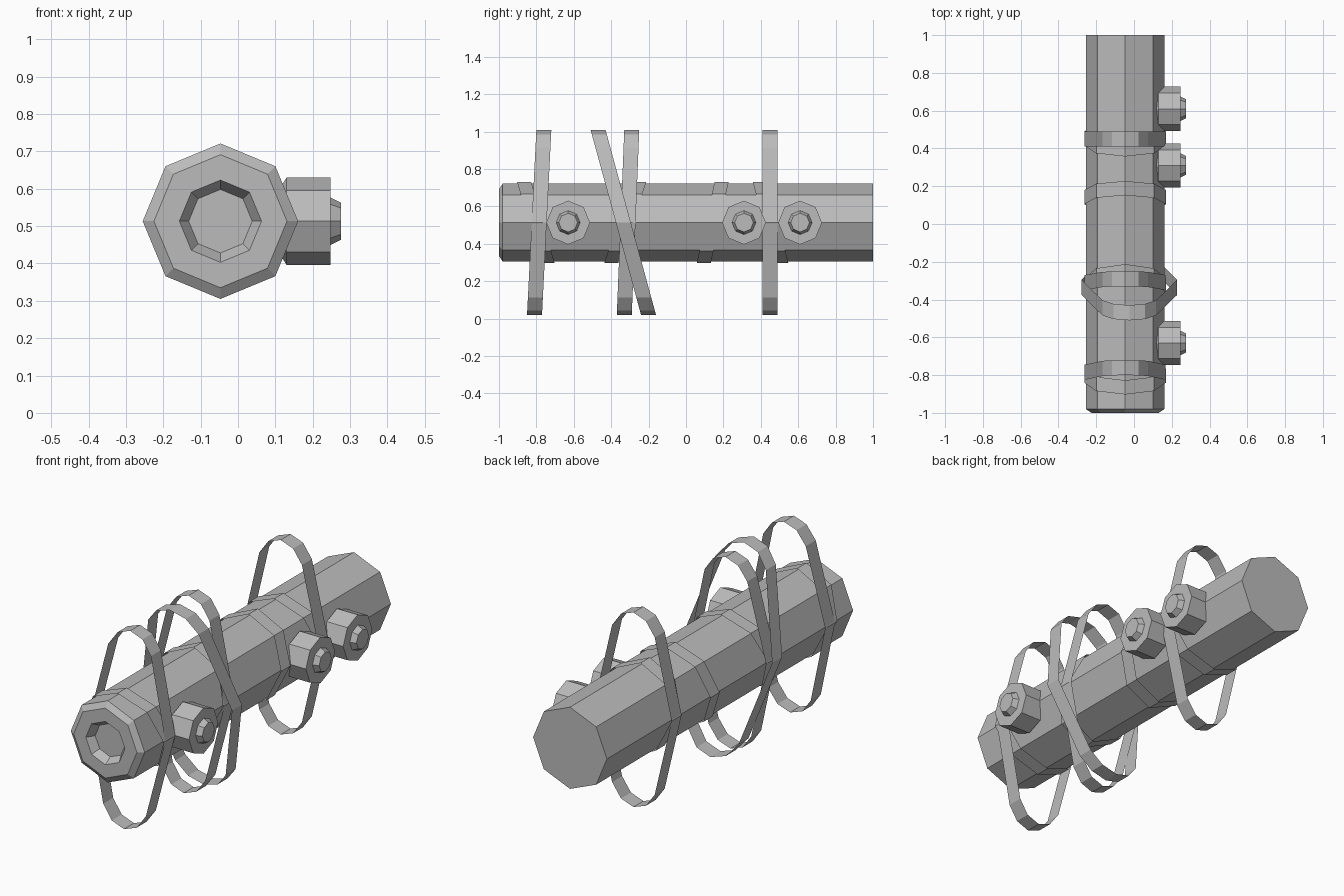
import bpy
from math import cos, sin, pi

if "Cube" in bpy.data.objects:
    bpy.data.objects.remove(bpy.data.objects["Cube"], do_unlink=True)

grey = bpy.data.materials.new("plain_grey")
grey.use_nodes = True
grey.diffuse_color = (0.5, 0.5, 0.5, 1)
grey.node_tree.nodes["Principled BSDF"].inputs["Base Color"].default_value = (0.5, 0.5, 0.5, 1)

CX, CZ = -0.047, 0.513  # axis of the handle


def add_mesh(name, verts, faces):
    mesh = bpy.data.meshes.new(name)
    mesh.from_pydata(verts, [], faces)
    mesh.materials.append(grey)
    obj = bpy.data.objects.new(name, mesh)
    bpy.context.collection.objects.link(obj)
    return obj


def octagon(r):
    return [(r * cos(i * pi / 4), r * sin(i * pi / 4)) for i in range(8)]


def lathe(name, profile, place):
    """Eight-sided solid from (distance along axis, radius) pairs."""
    verts = [place(d, u, v) for d, r in profile for u, v in octagon(r)]
    last = len(profile) - 1
    faces = [(k * 8 + i, k * 8 + (i + 1) % 8, k * 8 + 8 + (i + 1) % 8, k * 8 + 8 + i)
             for k in range(last) for i in range(8)]
    faces += [tuple(reversed(range(8))), tuple(range(last * 8, last * 8 + 8))]
    return add_mesh(name, verts, faces)


def band(name, outline, x, y_top, y_bottom, width):
    """Thin ribbon drawn out along y and slanted from top to bottom."""
    half = max(v for u, v in outline)
    mid, slope = (y_top + y_bottom) / 2, (y_top - y_bottom) / 2 / half
    n = len(outline)
    verts = [(x + u, mid + slope * v + side * width / 2, CZ + v)
             for side in (-1, 1) for u, v in outline]
    faces = [(i, (i + 1) % n, n + (i + 1) % n, n + i) for i in range(n)]
    return add_mesh(name, verts, faces)


# Handle with chamfered front and a recessed socket
lathe("handle", [(1, 0.208), (-0.98, 0.208), (-1, 0.178), (-1, 0.11), (-0.96, 0.085)],
      lambda d, u, v: (CX + u, d, CZ + v))

# Knobs on the left side, each with a tapered button
for n, y in enumerate((-0.63, 0.31, 0.61), 1):
    lathe(f"knob_{n}", [(0.11, 0.085), (0.13, 0.117), (0.247, 0.117),
                        (0.247, 0.064), (0.275, 0.05)],
          lambda d, u, v: (d, y + u, CZ + v))

# Close-fitting slanted wraps
for n, (top, bottom) in enumerate(((-0.865, -0.74), (-0.25, -0.4),
                                   (0.19, 0.095), (0.395, 0.51)), 1):
    band(f"wrap_{n}", octagon(0.216), CX, top, bottom, 0.075)

# Tall loops: one quarter outline mirrored both ways
quarter = [(0.215, 0), (0.12, 0.4), (0.07, 0.47), (0, 0.495)]
upper = quarter + [(-u, v) for u, v in quarter[-2::-1]]
loop = upper + [(-u, -v) for u, v in upper[1:-1]]
for n, (x, stretch, top, bottom) in enumerate(((CX, 1, -0.76, -0.81),
                                               (-0.025, 1.18, -0.47, -0.2),
                                               (CX, 1, -0.29, -0.33),
                                               (CX, 1, 0.45, 0.45)), 1):
    band(f"tall_loop_{n}", [(u * stretch, v) for u, v in loop], x, top, bottom, 0.08)
